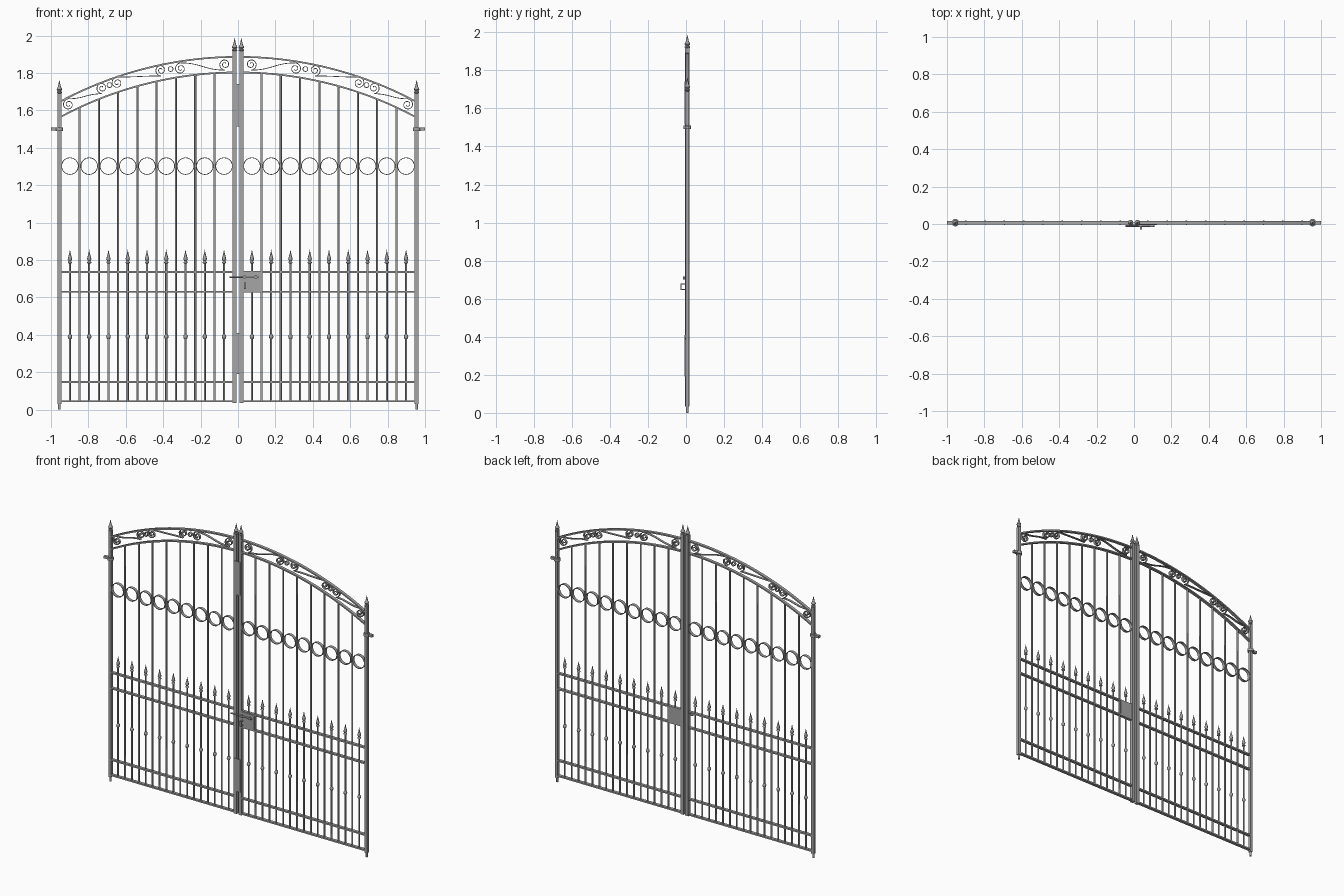
import bpy, bmesh, math
from mathutils import Vector, Matrix

if "Cube" in bpy.data.objects:
    bpy.data.objects.remove(bpy.data.objects["Cube"])

YC = 0.007          # depth of the gate plane
iron = bpy.data.materials.new("grey_iron")
iron.diffuse_color = (0.38, 0.38, 0.38, 1)
iron.use_nodes = True
iron.node_tree.nodes["Principled BSDF"].inputs["Base Color"].default_value = iron.diffuse_color


def finish(name, bm, smooth=False):
    bmesh.ops.recalc_face_normals(bm, faces=bm.faces)
    me = bpy.data.meshes.new(name)
    bm.to_mesh(me)
    bm.free()
    me.materials.append(iron)
    ob = bpy.data.objects.new(name, me)
    bpy.context.collection.objects.link(ob)
    if smooth:
        bpy.ops.object.select_all(action='DESELECT')
        ob.select_set(True)
        bpy.context.view_layer.objects.active = ob
        bpy.ops.object.shade_smooth_by_angle(angle=math.radians(50))
    return ob


def box(bm, x0, x1, y0, y1, z0, z1):
    c = Vector(((x0 + x1) / 2, (y0 + y1) / 2, (z0 + z1) / 2))
    m = Matrix.Translation(c) @ Matrix.Diagonal((abs(x1 - x0), y1 - y0, z1 - z0, 1))
    bmesh.ops.create_cube(bm, size=1, matrix=m)


def lathe(bm, x, y, z, profile, n=10):
    """Closed turned shape from (radius, height) pairs."""
    rings = []
    for r, h in profile:
        r = max(r, 0.0004)
        rings.append([bm.verts.new((x + r * math.cos(2 * math.pi * k / n),
                                    y + r * math.sin(2 * math.pi * k / n), z + h)) for k in range(n)])
    for a, b in zip(rings, rings[1:]):
        for k in range(n):
            bm.faces.new((a[k], a[(k + 1) % n], b[(k + 1) % n], b[k]))
    bm.faces.new(rings[0][::-1])
    bm.faces.new(rings[-1])


def ribbon(bm, pts, thick, depth, closed=False):
    """Flat iron band following (x, z) points."""
    n = len(pts)
    secs = []
    for i, p in enumerate(pts):
        a = pts[(i - 1) % n] if closed or i else p
        b = pts[(i + 1) % n] if closed or i < n - 1 else p
        t = Vector((b[0] - a[0], b[1] - a[1])).normalized()
        nx, nz = -t.y * thick / 2, t.x * thick / 2
        secs.append([bm.verts.new((p[0] + s * nx, YC + d * depth / 2, p[1] + s * nz))
                     for s, d in ((1, -1), (1, 1), (-1, 1), (-1, -1))])
    for i in range(n if closed else n - 1):
        a, b = secs[i], secs[(i + 1) % n]
        for k in range(4):
            bm.faces.new((a[k], a[(k + 1) % 4], b[(k + 1) % 4], b[k]))
    if not closed:
        bm.faces.new(secs[0])
        bm.faces.new(secs[-1])


def circle(cx, cz, r, n):
    return [(cx + r * math.cos(2 * math.pi * k / n), cz + r * math.sin(2 * math.pi * k / n)) for k in range(n)]


R = 2.01


def arch(x, top):
    return top - R + math.sqrt(R * R - x * x)


def s_scroll(a, b, r):
    """S-shaped scroll: spiral at a, long tail, spiral at b."""
    def spiral(c, up):
        out = []
        for k in range(27):
            t = k / 26
            ang = math.pi / 2 * up + up * (1 - t) * 3.3 * math.pi
            rad = r * (0.22 + 0.78 * t)
            out.append((c[0] + rad * math.cos(ang), c[1] + rad * math.sin(ang)))
        return out
    first, last = spiral(a, 1), spiral(b, -1)[::-1]
    p, q = Vector(first[-1]), Vector(last[0])
    span = (q.x - p.x) * 0.45
    c1, c2 = p + Vector((span, 0)), q - Vector((span, 0))
    tail = []
    for k in range(1, 14):
        t = k / 14
        v = p * (1 - t) ** 3 + c1 * 3 * t * (1 - t) ** 2 + c2 * 3 * t * t * (1 - t) + q * t ** 3
        tail.append((v.x, v.y))
    return first + tail + last


POST_TIP = [(0.008, 0), (0.014, 0.004), (0.014, 0.009), (0.009, 0.013), (0.015, 0.022),
            (0.013, 0.028), (0.008, 0.036), (0.004, 0.055), (0, 0.072)]
BAR_TIP = [(0.005, 0), (0.011, 0.004), (0.011, 0.009), (0.006, 0.014), (0.012, 0.024),
           (0.009, 0.036), (0.004, 0.055), (0, 0.075)]
KNOB = [(0.005, -0.014), (0.010, -0.008), (0.012, 0), (0.010, 0.008), (0.005, 0.014)]
bars_x = [0.0745 + 0.103 * i for i in range(9)]

for s, side in ((-1, "left"), (1, "right")):
    # Square posts, with a narrow pivot foot under the outer one
    bm = bmesh.new()
    box(bm, s * 0.955 - 0.01, s * 0.955 + 0.01, YC - 0.01, YC + 0.01, 0.03, 1.69)
    box(bm, s * 0.018 - 0.011, s * 0.018 + 0.011, YC - 0.011, YC + 0.011, 0.035, 1.925)
    finish(side + "_posts", bm)
    bm = bmesh.new()
    lathe(bm, s * 0.955, YC, 0, [(0.007, 0), (0.007, 0.031)])
    finish(side + "_pivot_foot", bm, True)

    # Spear tips on the posts
    bm = bmesh.new()
    lathe(bm, s * 0.955, YC, 1.69, POST_TIP, 12)
    lathe(bm, s * 0.018, YC, 1.915, POST_TIP, 12)
    finish(side + "_post_finials", bm, True)

    # Upper hinge collar with its wall pin
    bm = bmesh.new()
    lathe(bm, s * 0.955, YC, 1.491, [(0.02, 0), (0.02, 0.018)], 16)
    box(bm, s * 0.955, s * 1.0, YC - 0.009, YC + 0.009, 1.492, 1.508)
    finish(side + "_hinge", bm, True)

    # Horizontal rails
    bm = bmesh.new()
    for z in (0.045, 0.148, 0.63, 0.735):
        box(bm, s * 0.028, s * 0.946, YC - 0.01, YC + 0.01, z - 0.005, z + 0.005)
    finish(side + "_rails", bm)

    # Tall bars reaching the arch
    bm = bmesh.new()
    for x in bars_x[:-1]:
        x += 0.0515
        lathe(bm, s * x, YC, 0.045, [(0.0058, 0), (0.0058, arch(x, 1.805) - 0.045)], 8)
    finish(side + "_tall_bars", bm, True)

    # Short bars with a knob and a spear tip
    bm = bmesh.new()
    for x in bars_x:
        lathe(bm, s * x, YC, 0.045, [(0.0055, 0), (0.0055, 0.74)], 8)
        lathe(bm, s * x, YC, 0.39, KNOB, 8)
        lathe(bm, s * x, YC, 0.78, BAR_TIP, 8)
    finish(side + "_short_bars", bm, True)

    # Row of rings between the tall bars
    bm = bmesh.new()
    for x in bars_x:
        ribbon(bm, circle(s * x, 1.302, 0.0445, 32), 0.004, 0.02, True)
    finish(side + "_rings", bm, True)

    # Two arched top bands
    bm = bmesh.new()
    for top in (1.886, 1.803):
        xs = [0.026 + 0.92 * k / 24 for k in range(25)]
        ribbon(bm, [(s * x, arch(x, top)) for x in xs], 0.009, 0.02)
    finish(side + "_arch_bands", bm, True)

    # Scrollwork in the arch, drawn for the left leaf and mirrored
    bm = bmesh.new()
    for a, b in (((-0.906, 1.631), (-0.727, 1.720)),
                 ((-0.646, 1.747), (-0.412, 1.815)),
                 ((-0.307, 1.823), (-0.070, 1.846))):
        ribbon(bm, [(-s * x, z) for x, z in s_scroll(a, b, 0.031)], 0.004, 0.016)
    for x, z in ((-0.687, 1.735), (-0.360, 1.821)):
        ribbon(bm, [(-s * u, v) for u, v in circle(x, z, 0.013, 16)], 0.004, 0.016, True)
    finish(side + "_scrolls", bm, True)

# Cover strips over the meeting posts
bm = bmesh.new()
for z0, z1 in ((0.19, 0.41), (1.515, 1.74)):
    box(bm, -0.027, 0.022, YC - 0.016, YC - 0.010, z0, z1)
finish("cover_strips", bm)

# Lock case
bm = bmesh.new()
box(bm, 0.028, 0.122, YC - 0.012, YC + 0.010, 0.632, 0.733)
finish("lock_case", bm)

# Sliding bolt with guide blocks
bm = bmesh.new()
lathe(bm, 0, 0, -0.045, [(0.005, 0), (0.005, 0.155)], 8)
bmesh.ops.transform(bm, verts=bm.verts,
                    matrix=Matrix.Translation((0, YC - 0.017, 0.708)) @ Matrix.Rotation(math.pi / 2, 4, 'Y'))
for x in (0.035, 0.095):
    box(bm, x - 0.006, x + 0.006, YC - 0.023, YC - 0.010, 0.700, 0.716)
finish("bolt", bm)

# Looped pull handle
bm = bmesh.new()
box(bm, 0.032, 0.042, YC - 0.037, YC - 0.031, 0.645, 0.680)
for z in (0.645, 0.674):
    box(bm, 0.032, 0.042, YC - 0.037, YC - 0.010, z, z + 0.006)
finish("pull_handle", bm)
